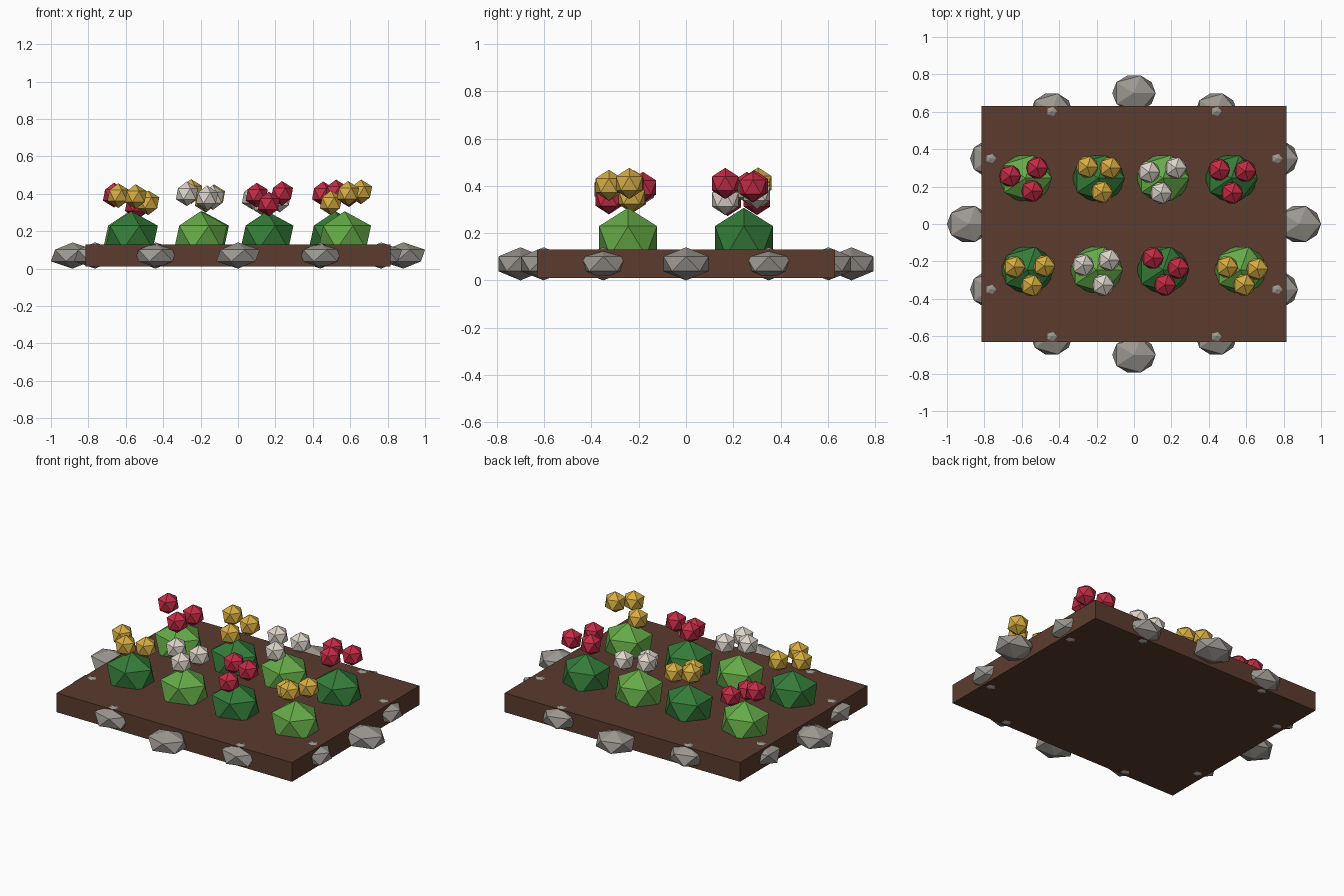
import bpy


def material(name, rgb):
    m = bpy.data.materials.new(name)
    m.diffuse_color = (*rgb, 1)
    return m


SOIL = material("soil brown", (0.105, 0.044, 0.027))
STONE = material("stone grey", (0.33, 0.31, 0.28))
DARK = material("dark green", (0.035, 0.20, 0.042))
LIGHT = material("light green", (0.13, 0.40, 0.065))
RED = material("red", (0.55, 0.025, 0.06))
YELLOW = material("yellow", (0.68, 0.42, 0.055))
WHITE = material("cream white", (0.72, 0.66, 0.59))


def faceted_ball(name, center, radii, mat):
    """Flat-shaded icosahedron stretched to the given radii."""
    bpy.ops.mesh.primitive_ico_sphere_add(subdivisions=1, radius=1, location=center)
    ob = bpy.context.object
    ob.name = name
    ob.scale = radii
    ob.data.materials.append(mat)
    return ob


# Soil bed
bpy.ops.mesh.primitive_cube_add(size=1, location=(0, 0, 0.07))
bed = bpy.context.object
bed.name = "soil_bed"
bed.scale = (1.63, 1.26, 0.12)
bed.data.materials.append(SOIL)

# Border stones: one large stone mid-edge, two sunken ones either side of it
STONE_SIZE = (0.125, 0.112, 0.07)
for s in (-1, 1):
    faceted_ball("large_stone", (0, s * 0.70, 0.07), (0.13, 0.11, 0.07), STONE)
    faceted_ball("large_stone", (s * 0.884, 0, 0.07), (0.13, 0.112, 0.07), STONE)
    for t in (-1, 1):
        faceted_ball("border_stone", (s * 0.44, t * 0.602, 0.07), STONE_SIZE, STONE)
        faceted_ball("border_stone", (s * 0.765, t * 0.35, 0.07), STONE_SIZE, STONE)

# Plants: bush x, bush y, leaf colour, bloom colour, three bloom positions
PLANTS = [
    (-0.57, -0.245, DARK, YELLOW,
     [(-0.64, -0.23, 0.39), (-0.48, -0.225, 0.352), (-0.547, -0.33, 0.385)]),
    (-0.20, -0.245, LIGHT, WHITE,
     [(-0.273, -0.22, 0.40), (-0.134, -0.192, 0.38), (-0.166, -0.326, 0.378)]),
    (0.155, -0.245, DARK, RED,
     [(0.10, -0.182, 0.393), (0.235, -0.235, 0.402), (0.165, -0.326, 0.345)]),
    (0.57, -0.245, LIGHT, YELLOW,
     [(0.497, -0.23, 0.352), (0.658, -0.24, 0.41), (0.588, -0.326, 0.402)]),
    (-0.58, 0.245, LIGHT, RED,
     [(-0.663, 0.257, 0.393), (-0.519, 0.30, 0.342), (-0.545, 0.176, 0.338)]),
    (-0.19, 0.245, DARK, YELLOW,
     [(-0.25, 0.305, 0.412), (-0.128, 0.30, 0.384), (-0.172, 0.17, 0.366)]),
    (0.155, 0.245, LIGHT, WHITE,
     [(0.08, 0.278, 0.38), (0.223, 0.30, 0.367), (0.144, 0.166, 0.342)]),
    (0.52, 0.245, DARK, RED,
     [(0.455, 0.29, 0.40), (0.594, 0.283, 0.395), (0.524, 0.166, 0.41)]),
]
for x, y, leaf, bloom, spots in PLANTS:
    faceted_ball("bush", (x, y, 0.167), (0.158, 0.144, 0.14), leaf)
    for spot in spots:
        faceted_ball("bloom", spot, (0.066, 0.066, 0.066), bloom)
